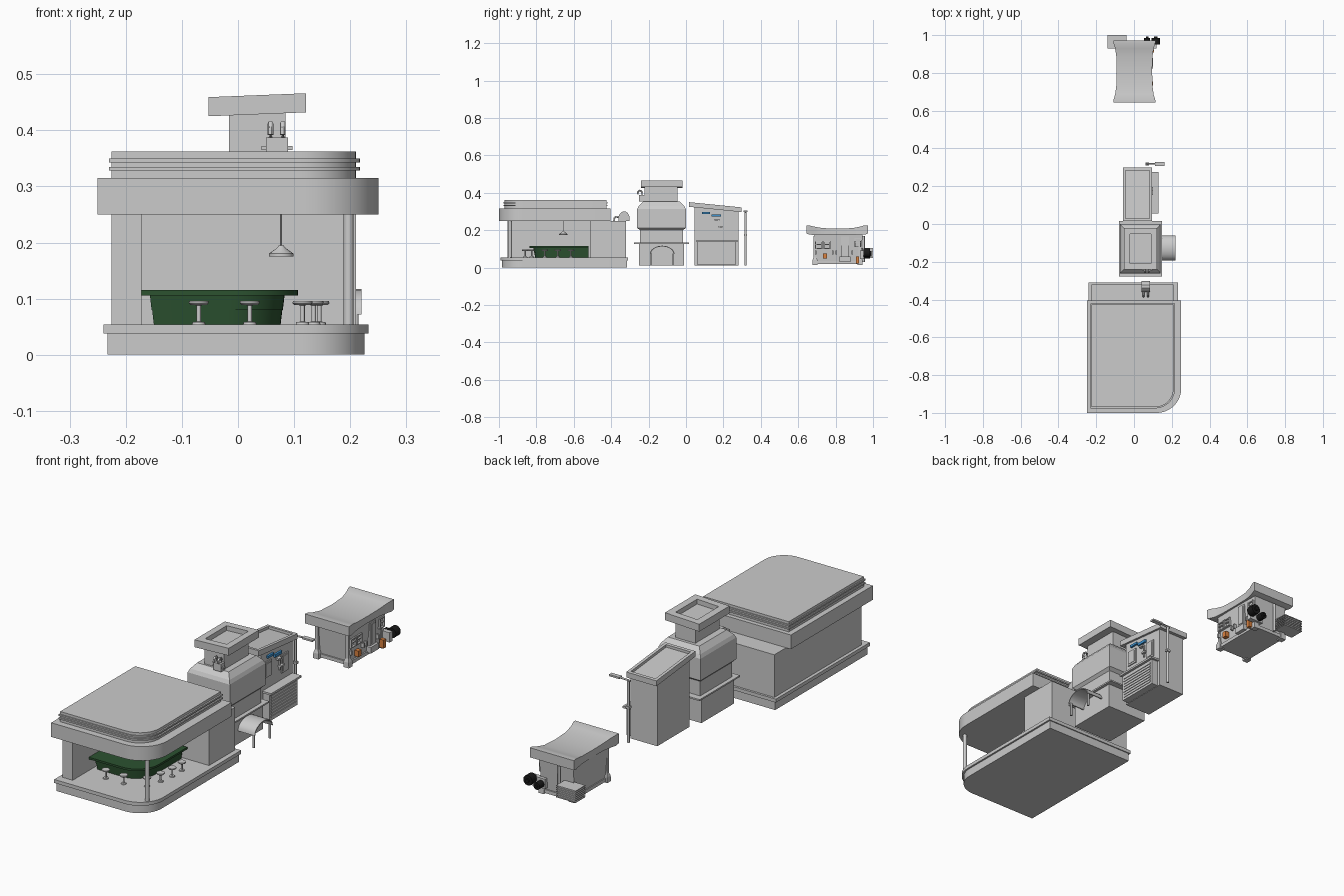
import bpy, bmesh, math
from mathutils import Vector

if "Cube" in bpy.data.objects:
    bpy.data.objects.remove(bpy.data.objects["Cube"])


def material(name, color):
    m = bpy.data.materials.new(name)
    m.diffuse_color = (*color, 1)
    m.use_nodes = True
    m.node_tree.nodes["Principled BSDF"].inputs["Base Color"].default_value = m.diffuse_color
    return m


GREEN = material("green", (0.025, 0.085, 0.03))
BLUE = material("blue", (0.05, 0.3, 0.65))
ORANGE = material("orange", (0.7, 0.22, 0.05))
BLACK = material("black", (0.01, 0.01, 0.01))


def loft(name, rings, mat=None, smooth=False):
    """Closed skin through rings of equal point count."""
    bm = bmesh.new()
    vs = [[bm.verts.new(p) for p in r] for r in rings]
    n = len(vs[0])
    for a, b in zip(vs, vs[1:]):
        for i in range(n):
            j = (i + 1) % n
            bm.faces.new((a[i], a[j], b[j], b[i]))
    bm.faces.new(vs[0][::-1])
    bm.faces.new(vs[-1])
    bmesh.ops.recalc_face_normals(bm, faces=bm.faces)
    me = bpy.data.meshes.new(name)
    bm.to_mesh(me)
    bm.free()
    ob = bpy.data.objects.new(name, me)
    bpy.context.collection.objects.link(ob)
    if mat:
        me.materials.append(mat)
    if smooth:
        bpy.ops.object.select_all(action='DESELECT')
        ob.select_set(True)
        bpy.context.view_layer.objects.active = ob
        bpy.ops.object.shade_smooth_by_angle(angle=math.radians(35))
    return ob


def rect(x0, x1, y0, y1, z):
    return [(x0, y0, z), (x1, y0, z), (x1, y1, z), (x0, y1, z)]


def box(name, x0, x1, y0, y1, z0, z1, mat=None):
    return loft(name, [rect(x0, x1, y0, y1, z0), rect(x0, x1, y0, y1, z1)], mat)


def corner_slab(name, x0, x1, y0, y1, r, z0, z1, mat=None, inset=0):
    """Slab whose front right corner is rounded; the bottom can be inset."""
    def ring(d, z):
        pts = [(x0 + d, y1, z), (x0 + d, y0 + d, z)]
        for i in range(13):
            a = math.radians(-90 + 7.5 * i)
            pts.append((x1 - r + (r - d) * math.cos(a), y0 + r + (r - d) * math.sin(a), z))
        return pts + [(x1 - d, y1, z)]
    return loft(name, [ring(inset, z0), ring(0, z1)], mat, True)


def tube(name, path, radii, mat=None, n=16):
    """Round section swept along a path."""
    pts = [Vector(p) for p in path]
    rings = []
    for i, p in enumerate(pts):
        d = pts[min(i + 1, len(pts) - 1)] - pts[max(i - 1, 0)]
        q = d.to_track_quat('Z', 'Y')
        rings.append([p + q @ Vector((radii[i] * math.cos(t), radii[i] * math.sin(t), 0))
                      for t in (2 * math.pi * k / n for k in range(n))])
    return loft(name, rings, mat, True)


def rod(name, a, b, r, mat=None, n=12):
    return tube(name, [a, b], [r, r], mat, n)


def tray(name, x0, x1, y0, y1, z0, z1, rim, depth, sx=0, sy=0):
    """Slab with a sunken top, sheared by the given slopes."""
    inner = (x0 + rim, x1 - rim, y0 + rim, y1 - rim)
    rings = [rect(x0, x1, y0, y1, z0), rect(x0, x1, y0, y1, z1),
             rect(*inner, z1), rect(*inner, z1 - depth)]
    return loft(name, [[(x, y, z + sx * (x - x0) + sy * (y - y0)) for x, y, z in r] for r in rings])


# --- Diner: plinth, walls, roof
corner_slab("diner_base", -.233, .225, -.985, -.315, .11, 0, .038)
corner_slab("diner_base_trim", -.24, .233, -.992, -.31, .115, .038, .054)
box("diner_left_wall", -.225, -.172, -.955, -.5, .054, .25)
loft("diner_back_block", [[(-.225, -.51, z), (.21, -.51, z), (.21, -.32, z), (-.225, -.32, z)]
                          for z in (.054, .25)])
corner_slab("diner_canopy", -.25, .25, -1, -.405, .13, .25, .315)
corner_slab("diner_roof", -.225, .21, -.97, -.425, .1, .315, .362)
for z in (.328, .343):
    corner_slab("roof_band", -.23, .217, -.976, -.42, .105, z, z + .007)
rod("corner_post", (.197, -.94, .054), (.197, -.94, .25), .009)

# --- Diner interior: counter, stools, lamp
corner_slab("counter_top", -.173, .107, -.837, -.52, .11, .106, .115, GREEN)
corner_slab("counter_upper", -.157, .083, -.815, -.52, .1, .08, .106, GREEN, .003)
corner_slab("counter_lower", -.153, .079, -.81, -.52, .1, .054, .08, GREEN, .003)
for x, y in ((-.07, -.86), (.021, -.86), (.115, -.825), (.135, -.755), (.145, -.685), (.145, -.615)):
    tube("stool", [(x, y, z) for z in (.054, .058, .059, .088, .089, .092, .096)],
         [.012, .011, .004, .004, .015, .018, .017])
rod("lamp_cord", (.077, -.656, .19), (.077, -.656, .25), .0018, n=8)
tube("lamp_shade", [(.077, -.656, z) for z in (.175, .18, .19, .195)], [.022, .022, .008, .004])

# --- Rooftop machine behind the diner
loft("roof_machine", [[(x, y, z) for y, z in ((-.36, .25), (-.36, .275), (-.352, .29), (-.338, .3),
                                              (-.322, .3), (-.31, .29), (-.303, .275), (-.303, .25))]
                      for x in (.04, .084)], None, True)
for x in (.05, .074):
    tube("machine_pipe", [(x, -.355, .27), (x, -.375, .272), (x, -.383, .265), (x, -.384, .25)], [.005] * 4)

# --- Chimney house
box("chimney_house_base", -.07, .135, -.25, -.012, .012, .126)
box("chimney_house_ledge", -.08, .148, -.278, .015, .126, .133)
c = (.034, -.131)
loft("chimney_house_body", [rect(c[0] - a, c[0] + a, c[1] - b, c[1] + b, z) for a, b, z in (
    (.095, .115, .133), (.095, .115, .2), (.107, .13, .212), (.107, .13, .312),
    (.1, .122, .328), (.08, .1, .352), (.05, .086, .352))])
box("chimney_neck", -.016, .085, -.222, -.045, .345, .432)
tray("chimney_cap", -.053, .121, -.24, -.02, .425, .459, .032, .022, sx=.04)
box("chimney_box", .05, .089, -.25, -.222, .352, .387)
for x in (.046, .093):
    box("chimney_box_lug", x - .004, x + .004, -.245, -.23, .365, .372)
for x in (.058, .08):
    tube("chimney_pipe", [(x, -.235, .385), (x, -.235, .402), (x, -.24, .41), (x, -.25, .412),
                          (x, -.257, .405), (x, -.258, .392)], [.005] * 6, n=10)

# Arched awning on two posts
outer = [(-.127 + .066 * math.cos(t), .072 + .045 * math.sin(t)) for t in (math.pi * k / 12 for k in range(13))]
inner = [(-.127 + (y + .127) * .92, .072 + (z - .072) * .9) for y, z in outer]
loft("arched_awning", [[(x, y, z) for y, z in outer + inner[::-1]] for x in (.13, .22)], None, True)
for y in (-.186, -.068):
    rod("awning_post", (.21, y, .012), (.21, y, .075), .005)

# --- Tall shop
loft("tall_shop_walls", [rect(-.05, .085, .045, .28, .012),
                         [(-.05, .045, .325), (.085, .045, .325), (.085, .28, .303), (-.05, .28, .303)]])
tray("tall_shop_roof", -.058, .095, .015, .298, .325, .35, .014, .012, sy=-.1)
box("shop_counter", .08, .118, .062, .265, .014, .138)
box("shop_counter_top", .08, .13, .055, .275, .138, .147)
for k in range(8):
    z = .025 + k * .0135
    box("shutter_slat", .116, .121, .072, .255, z, z + .009)
for y0, y1, z0, z1 in ((.065, .118, .2, .272), (.19, .24, .178, .262)):
    box("window_frame", .083, .09, y0, y1, z0, z1)
    box("window_pane", .088, .092, y0 + .008, y1 - .008, z0 + .008, z1 - .008)
box("blue_sign_left", .083, .094, .085, .128, .287, .298, BLUE)
box("blue_sign_right", .083, .094, .137, .187, .272, .285, BLUE)
for y, z in ((.153, .253), (.17, .215)):
    box("wall_bracket", .083, .1, y, y + .025, z, z + .008)
box("wall_pipe", .084, .092, .172, .178, .2, .26)

# Street lamp behind the tall shop
rod("lamp_pole", (.07, .318, .012), (.07, .318, .3), .0055)
rod("lamp_arm", (.06, .318, .297), (.115, .318, .3), .004)
box("lamp_head", .11, .162, .308, .328, .296, .304)
box("pole_bracket", .06, .08, .31, .326, .17, .18)

# --- Small shop with the curved roof
loft("small_shop_body", [rect(-.09 + d, .088 - d, .685 + d, .945 - d, z)
                         for d, z in ((.012, .03), (.008, .08), (0, .18))])
box("small_shop_floor", -.083, .083, .69, .94, .02, .036)
for x in (-.078, .076):
    for y in (.69, .93):
        loft("corner_foot", [rect(x - h, x + h, y - h, y + h, z) for h, z in
                             ((.014, .015), (.013, .04), (.008, .055), (.008, .17))])
loft("curved_roof", [[(.002 - w, y, z0), (.002 + w, y, z0), (.002 + w, y, z1), (.002 - w, y, z1)]
                     for y, w, z0, z1 in (
    (.643, .112, .182, .225), (.66, .11, .176, .225), (.685, .102, .175, .219), (.73, .096, .176, .211),
    (.81, .094, .177, .208), (.89, .096, .176, .211), (.93, .102, .175, .219), (.955, .11, .176, .226),
    (.972, .112, .182, .226))], None, True)
for y0, y1, z0, z1 in ((.69, .73, .1, .142), (.735, .772, .1, .142), (.9, .935, .11, .158)):
    for ya in (y0, y1 - .005):
        box("window_post", .082, .093, ya, ya + .005, z0, z1)
    for za in (z0, (z0 + z1) / 2, z1 - .005):
        box("window_bar", .082, .092, y0, y1, za, za + .004)
box("door", .08, .091, .83, .872, .06, .165)
box("door_panel", .085, .094, .838, .864, .07, .157)
box("shop_step", .07, .1, .822, .88, .03, .058)
box("orange_crate", .08, .1, .733, .755, .048, .075, ORANGE)
box("orange_can", .085, .105, .908, .925, .022, .06, ORANGE)
for y in (.69, .78, .8, .885):
    box("wall_fitting", .08, .094, y, y + .008, .07, .09)

# Slatted unit and black fans on the back of the small shop
box("slatted_unit", -.132, -.046, .935, .996, .052, .104)
for k in range(7):
    z = .05 + k * .0085
    box("unit_slat", -.139, -.04, .93, 1, z, z + .004)
for x, z, r in ((.115, .08, .023), (.07, .065, .016)):
    rod("fan_drum", (x, .95, z), (x, .985, z), r, BLACK, 20)
    rod("fan_hub", (x, .985, z), (x, .992, z), r * .4, BLACK)
box("fan_mount", .05, .12, .93, .952, .045, .09)
rod("back_pipe", (-.02, .95, .03), (-.02, .95, .17), .006)
